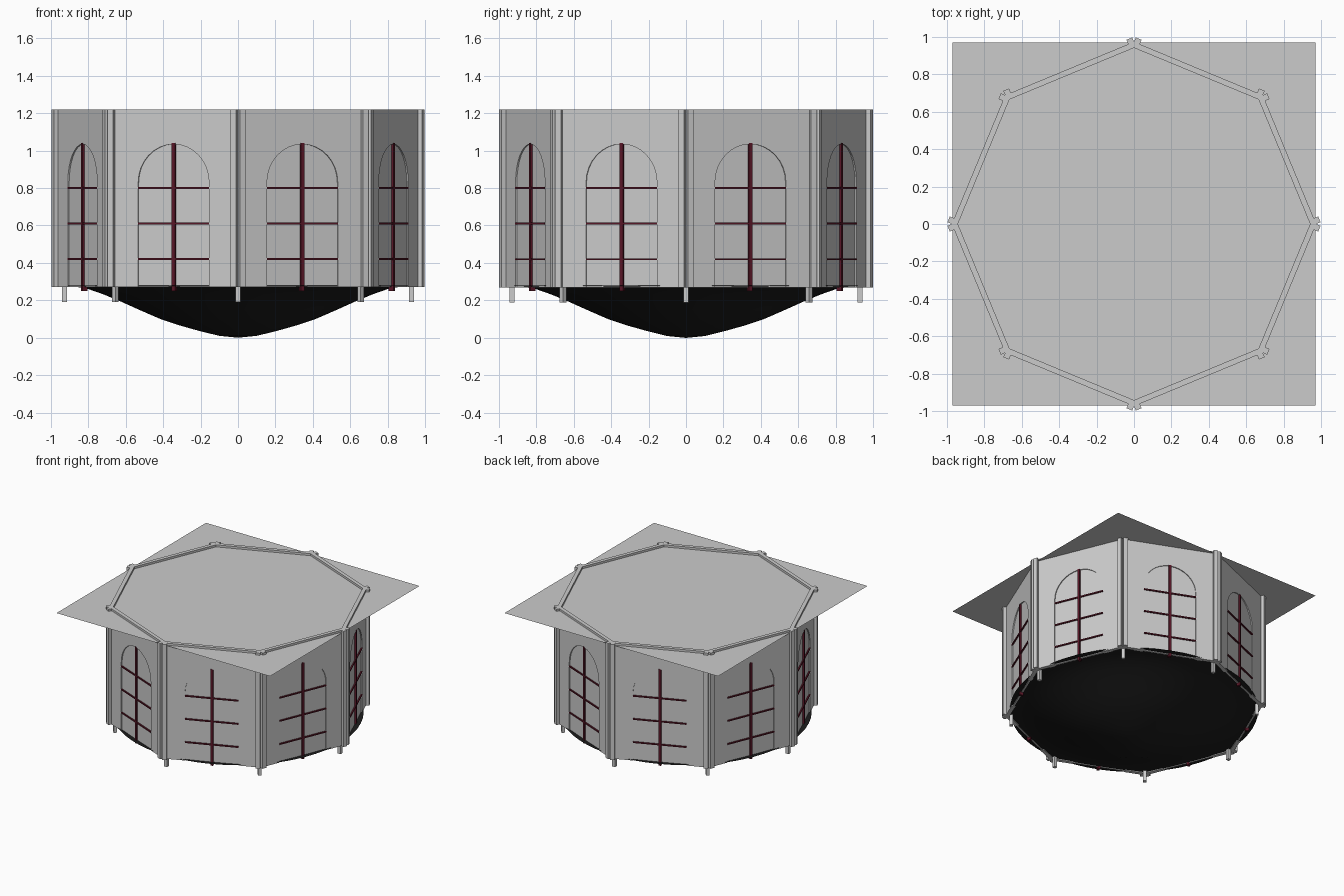
import bpy, bmesh
from math import pi, sin, cos, tan
from mathutils import Matrix, Vector

if "Cube" in bpy.data.objects:
    bpy.data.objects.remove(bpy.data.objects["Cube"])

SIDES = 8
APO = 0.90            # outer face distance of each wall
THICK = 0.03
Z0, Z1 = 0.27, 1.22
WIN_R, SPRING = 0.205, 0.83


def material(name, rgb):
    m = bpy.data.materials.new(name)
    m.diffuse_color = (*rgb, 1)
    m.use_nodes = True
    m.node_tree.nodes["Principled BSDF"].inputs["Base Color"].default_value = m.diffuse_color
    return m


red = material("dark_red", (0.10, 0.008, 0.02))
black = material("black", (0.012, 0.012, 0.012))


def finish(name, bm, mat=None):
    me = bpy.data.meshes.new(name)
    bmesh.ops.recalc_face_normals(bm, faces=bm.faces)
    bm.to_mesh(me)
    bm.free()
    ob = bpy.data.objects.new(name, me)
    bpy.context.collection.objects.link(ob)
    if mat:
        me.materials.append(mat)
    return ob


def box(bm, lo, hi, M):
    lo, hi = Vector(lo), Vector(hi)
    s = hi - lo
    bmesh.ops.create_cube(bm, size=1, matrix=M @ Matrix.Translation((lo + hi) / 2)
                          @ Matrix.Diagonal((s.x, s.y, s.z, 1)))


def prism(bm, pts, x0, x1, M):
    # outline in the (tangent, z) plane, pushed along the wall normal
    f = bm.faces.new([bm.verts.new(M @ Vector((x0, y, z))) for y, z in pts])
    g = bmesh.ops.extrude_face_region(bm, geom=[f])
    d = M.to_3x3() @ Vector((x1 - x0, 0, 0))
    bmesh.ops.translate(bm, vec=d,
                        verts=[v for v in g["geom"] if isinstance(v, bmesh.types.BMVert)])


arch = [(WIN_R * cos(pi * i / 16), SPRING + WIN_R * sin(pi * i / 16)) for i in range(17)]
half = APO * tan(pi / SIDES)
half_in = (APO - THICK) * tan(pi / SIDES)
wall_outline = ([(-half_in, Z0), (-half_in, Z1), (half_in, Z1), (half_in, Z0), (WIN_R, Z0)]
                + arch + [(-WIN_R, Z0)])
pane_outline = [(WIN_R, Z0)] + arch + [(-WIN_R, Z0)]

walls, panes, bars, pillars, posts = (bmesh.new() for _ in range(5))
for k in range(SIDES):
    M = Matrix.Rotation(2 * pi * (k + 0.5) / SIDES, 4, 'Z')
    # wall with arched opening, mitred at the corners
    n = len(walls.verts)
    prism(walls, wall_outline, APO - THICK, APO, M)
    walls.verts.ensure_lookup_table()
    inv = M.inverted()
    for v in walls.verts[n:]:
        p = inv @ v.co
        if p.x > APO - 0.001 and abs(p.y) > half_in - 0.001:
            p.y = half if p.y > 0 else -half
            v.co = M @ p
    # pane set slightly back in the opening
    prism(panes, pane_outline, APO - 0.02, APO - 0.008, M)
    # glazing bars
    box(bars, (APO - 0.025, -0.01, 0.25), (APO + 0.004, 0.01, 1.04), M)
    for z in (0.42, 0.61, 0.80):
        box(bars, (APO - 0.022, -WIN_R, z - 0.005), (APO + 0.002, WIN_R, z + 0.005), M)
    # pilaster strips at both ends of the wall
    for s in (-1, 1):
        a, b = sorted((s * (half - 0.033), s * half))
        box(pillars, (APO - THICK, a, Z0), (APO + 0.025, b, Z1), M)
    # square post behind each corner, standing below the wall
    C = Matrix.Rotation(2 * pi * k / SIDES, 4, 'Z')
    box(posts, (0.915, -0.013, 0.19), (0.941, 0.013, 1.19), C)

finish("walls", walls)
finish("window_panes", panes)
finish("window_bars", bars, red)
finish("corner_pilasters", pillars)
finish("corner_posts", posts)

# square ceiling sheet
bm = bmesh.new()
bmesh.ops.create_grid(bm, x_segments=1, y_segments=1, size=0.97,
                      matrix=Matrix.Translation((0, 0, 1.203)))
finish("ceiling", bm)

# bowl-shaped ground underneath
profile = [(0, 0), (0.1, 0.01), (0.21, 0.037), (0.32, 0.068), (0.42, 0.102), (0.53, 0.15),
           (0.63, 0.195), (0.72, 0.232), (0.8, 0.26), (0.87, 0.273), (0.935, 0.279)]
bm = bmesh.new()
vs = [bm.verts.new((r, 0, z)) for r, z in profile]
es = [bm.edges.new(p) for p in zip(vs, vs[1:])]
bmesh.ops.spin(bm, geom=vs + es, cent=(0, 0, 0), axis=(0, 0, 1), angle=2 * pi, steps=64)
bmesh.ops.remove_doubles(bm, verts=bm.verts, dist=0.0005)
bowl = finish("ground_bowl", bm, black)
for p in bowl.data.polygons:
    p.use_smooth = True
